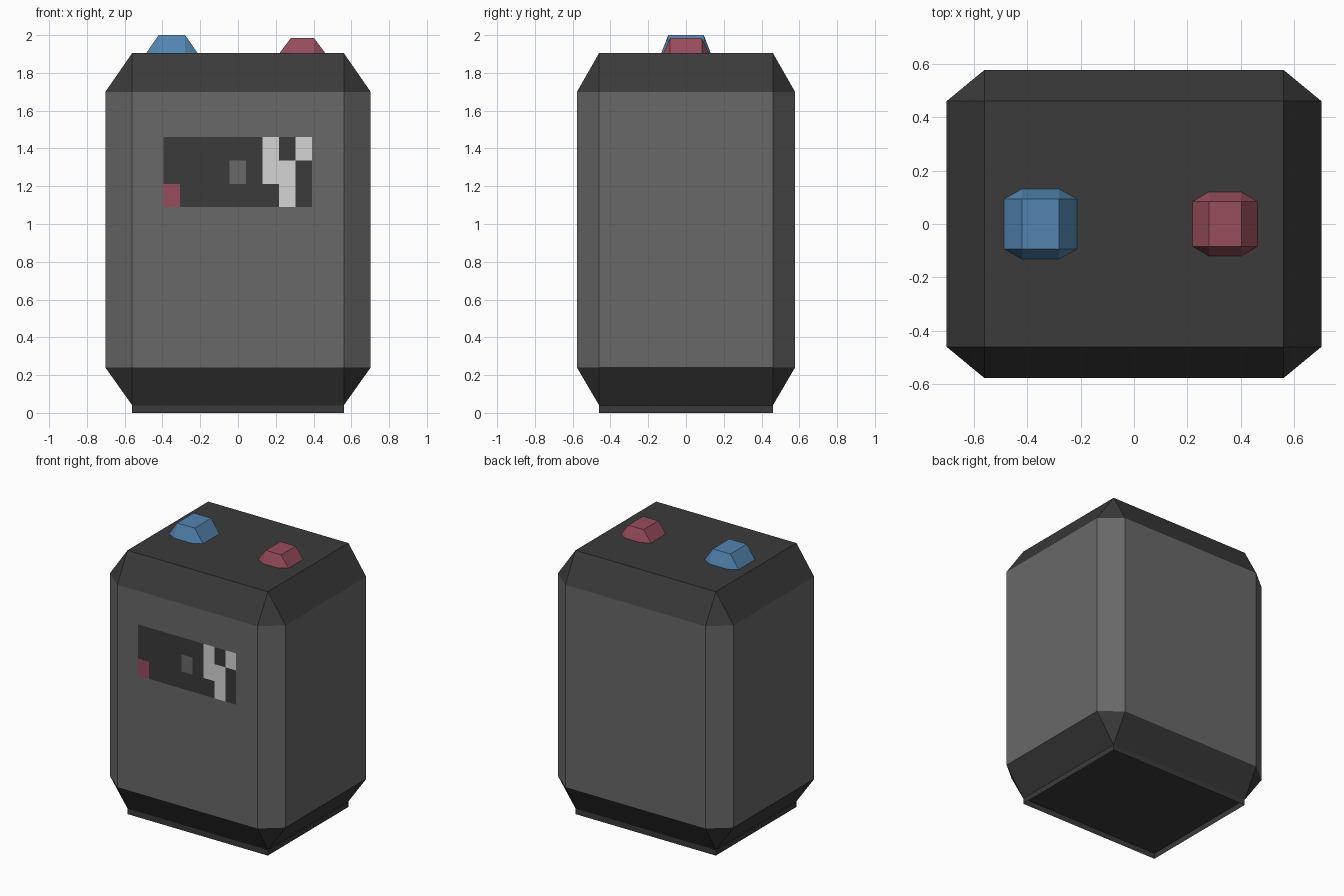
import bpy
import bmesh

if "Cube" in bpy.data.objects:
    bpy.data.objects.remove(bpy.data.objects["Cube"])


def material(name, r, g, b):
    m = bpy.data.materials.new(name)
    m.diffuse_color = (r, g, b, 1)
    m.use_nodes = True
    m.node_tree.nodes["Principled BSDF"].inputs["Base Color"].default_value = m.diffuse_color
    return m


GREY = material("mid grey", 0.140, 0.140, 0.140)
DARK = material("dark grey", 0.043, 0.043, 0.043)
WHITE = material("pale grey", 0.660, 0.660, 0.660)
BLUE = material("blue", 0.085, 0.235, 0.440)
RED = material("red", 0.310, 0.073, 0.107)


def finish(bm, name, mats, location=(0, 0, 0)):
    me = bpy.data.meshes.new(name)
    bm.to_mesh(me)
    bm.free()
    for m in mats:
        me.materials.append(m)
    ob = bpy.data.objects.new(name, me)
    ob.location = location
    bpy.context.collection.objects.link(ob)
    return ob


def bevelled_loft(name, inner, outer, levels, mats, location=(0, 0, 0),
                  rule=None, floor=True, lid=True):
    """Stack of rings; wide rings are octagons, narrow ones are the inner rectangle."""
    ix, iy = inner
    bm = bmesh.new()
    rings = []
    for z, wide in levels:
        ox, oy = outer if wide else inner
        pts = []
        for sx, sy in ((1, 1), (-1, 1), (-1, -1), (1, -1)):
            pair = [(sx * ox, sy * iy, z), (sx * ix, sy * oy, z)]
            pts += pair if sx * sy > 0 else pair[::-1]
        rings.append([bm.verts.new(p) for p in pts])
    for a, b in zip(rings, rings[1:]):
        for i in range(8):
            j = (i + 1) % 8
            bm.faces.new((a[i], a[j], b[j], b[i]))
    if floor:
        bm.faces.new(rings[0][::-1])
    if lid:
        bm.faces.new(rings[-1])
    bmesh.ops.remove_doubles(bm, verts=bm.verts, dist=1e-4)
    bm.normal_update()
    if rule:
        for f in bm.faces:
            f.material_index = rule(f)
    return finish(bm, name, mats, location)


# Main casing: grey walls, dark bevels, top and recessed floor
bevelled_loft("casing", (0.56, 0.46), (0.702, 0.577),
              [(0.04, False), (0.24, True), (1.70, True), (1.905, False)],
              [GREY, DARK], rule=lambda f: 0 if abs(f.normal.z) < 0.01 else 1)

# Foot: thin skirt, open underneath
bevelled_loft("foot_skirt", (0.56, 0.46), (0.56, 0.46),
              [(0, False), (0.04, False)], [DARK], floor=False, lid=False)

# Terminals on top
bevelled_loft("blue_terminal", (0.07, 0.094), (0.136, 0.131),
              [(1.905, True), (2.0, False)], [BLUE], (-0.35, 0, 0), floor=False)
bevelled_loft("red_terminal", (0.061, 0.084), (0.121, 0.12),
              [(1.905, True), (1.985, False)], [RED], (0.341, 0, 0), floor=False)

# Thin front panel of coloured tiles; '.' leaves the casing showing
PATTERN = ("DDDDDDWDW",
           "DDDD.DWWD",
           "RDDDDDDWD")
X0, Z1, W, H = -0.394, 1.46, 0.0872, 0.1235
bm = bmesh.new()
for r, row in enumerate(PATTERN):
    for c, key in enumerate(row):
        if key == ".":
            continue
        x, z = X0 + c * W, Z1 - r * H
        quad = [(x, z - H), (x + W, z - H), (x + W, z), (x, z)]
        f = bm.faces.new([bm.verts.new((px, -0.579, pz)) for px, pz in quad])
        f.material_index = "DWR".index(key)
bmesh.ops.remove_doubles(bm, verts=bm.verts, dist=1e-4)
finish(bm, "front_panel", [DARK, WHITE, RED])
